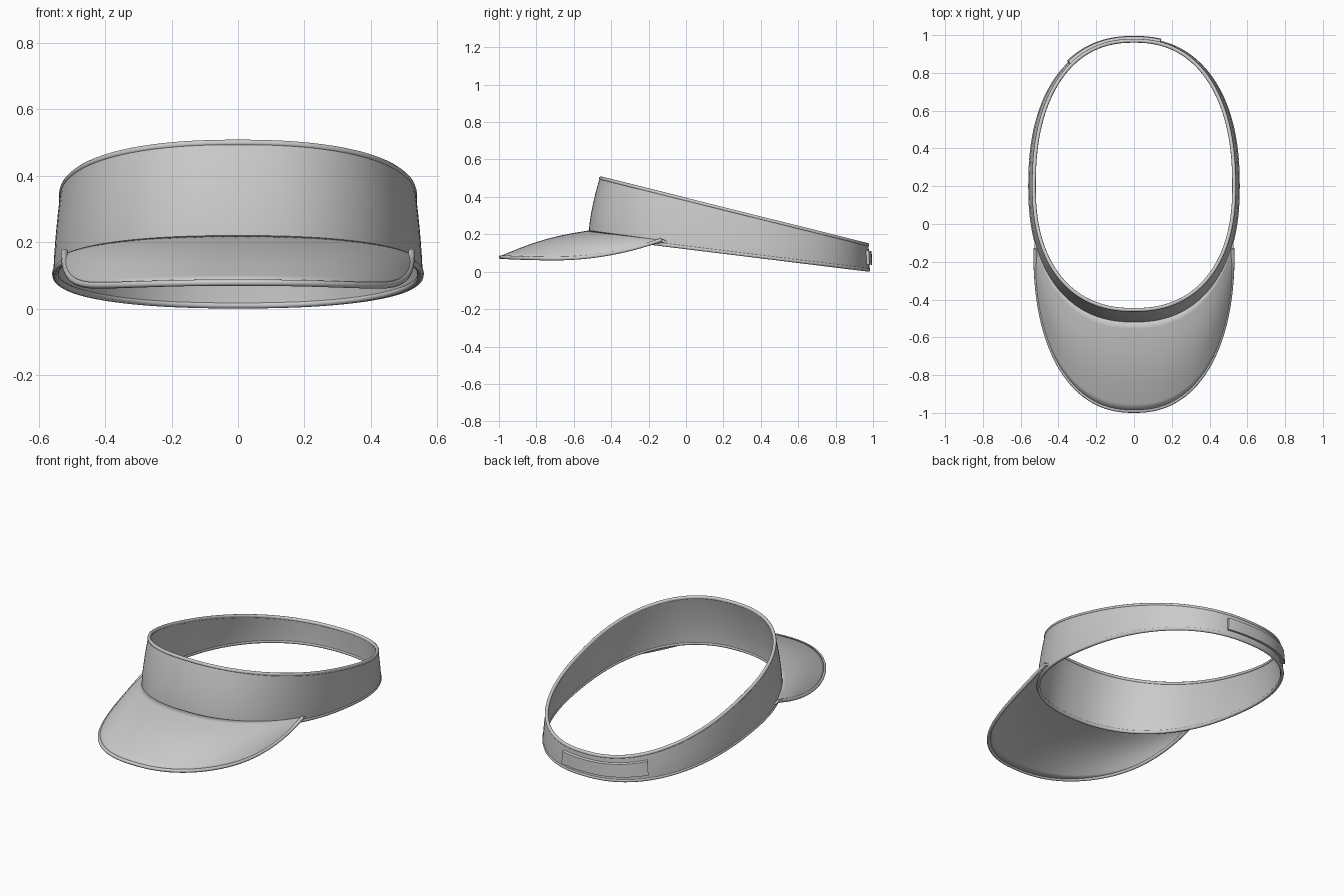
import bpy, bmesh, math
from mathutils import Vector

old = bpy.data.objects.get("Cube")
if old:
    bpy.data.objects.remove(old, do_unlink=True)

grey = bpy.data.materials.new("plain_grey")
grey.use_nodes = True
COLOR = (0.6, 0.6, 0.6, 1)
grey.diffuse_color = COLOR
grey.node_tree.nodes["Principled BSDF"].inputs["Base Color"].default_value = COLOR

POWER = 2 / 2.3      # rounded-oval exponent
RIM = 0.01           # piping radius


def spow(v):
    return math.copysign(abs(v) ** POWER, v)


def wall(a, v, off=0.0):
    """Point on the headband: a = angle from the back, v = 0 bottom to 1 top."""
    lean = v ** 1.5
    length = (0.775 - 0.005 * lean) if math.cos(a) > 0 else (0.715 - 0.06 * lean)
    x = (0.55 - 0.02 * lean + off) * spow(math.sin(a))
    y = 0.2 + (length + off) * spow(math.cos(a))
    low = 0.01 + 0.123 * (0.975 - y)
    high = 0.142 + 0.25 * (0.975 - y)
    return Vector((x, y, low + (high - low) * v))


def loft(name, rings, loop=False, tube=True, caps=False):
    """Skin a list of equal-length point rings."""
    bm = bmesh.new()
    rows = [[bm.verts.new(p) for p in r] for r in rings]
    n = len(rows[0])
    for i in range(len(rows) if loop else len(rows) - 1):
        p, q = rows[i], rows[(i + 1) % len(rows)]
        for j in range(n if tube else n - 1):
            k = (j + 1) % n
            bm.faces.new((p[j], p[k], q[k], q[j]))
    if caps:
        bm.faces.new(rows[0])
        bm.faces.new(rows[-1])
    bmesh.ops.remove_doubles(bm, verts=bm.verts, dist=0.0001)
    bmesh.ops.recalc_face_normals(bm, faces=bm.faces)
    mesh = bpy.data.meshes.new(name)
    bm.to_mesh(mesh)
    bm.free()
    obj = bpy.data.objects.new(name, mesh)
    bpy.context.collection.objects.link(obj)
    mesh.materials.append(grey)
    bpy.ops.object.select_all(action="DESELECT")
    obj.select_set(True)
    bpy.context.view_layer.objects.active = obj
    bpy.ops.object.shade_smooth_by_angle(angle=math.radians(40))
    return obj


def piping(name, path, loop):
    """Round cord along a path."""
    rings = []
    for i, p in enumerate(path):
        before = path[i - 1] if loop or i else p
        after = path[(i + 1) % len(path)] if loop or i < len(path) - 1 else p
        along = (after - before).normalized()
        side = along.cross(Vector((0, 0, 1))).normalized()
        up = side.cross(along)
        rings.append([p + RIM * (side * math.cos(t) + up * math.sin(t))
                      for t in (math.tau * j / 10 for j in range(10))])
    return loft(name, rings, loop, caps=not loop)


# Headband wall with piped edges
STEPS = 128
angles = [math.tau * i / STEPS for i in range(STEPS)]
levels = [j / 8 for j in range(9)]
loft("headband",
     [[wall(a, v, 0.006) for v in levels] + [wall(a, v, -0.006) for v in reversed(levels)]
      for a in angles], loop=True)
for name, v in (("headband_top_piping", 1), ("headband_bottom_piping", 0)):
    piping(name, [wall(a, v) for a in angles], True)

# Closure tab wrapped around the back
tab_rings = []
for i in range(25):
    a = -0.62 + 0.83 * i / 24
    tab_rings.append([wall(a, v, off) for v, off in
                      ((0.22, 0.0), (0.22, 0.021), (0.78, 0.021), (0.78, 0.0))])
loft("closure_tab", tab_rings, caps=True)


# Brim: curved sheet between the band and the outer edge
def brim_edge(t):
    x = 0.523 * spow(math.sin(t))
    y = -0.13 - 0.86 * spow(max(math.cos(t), 0))
    d = y + 0.7
    return Vector((x, y, 0.07 + (0.31 if d > 0 else 0.1) * d * d))


def brim_root(t):
    x = 0.518 * spow(math.sin(t))
    y = 0.2 - 0.715 * (1 - (abs(x) / 0.55) ** 2.3) ** (1 / 2.3)
    return Vector((x, y, 0.215 - 0.13 * (y + 0.515)))


sweep = [-math.pi / 2 + math.pi * i / 64 for i in range(65)]
sheet = []
for t in sweep:
    root, edge = brim_root(t), brim_edge(t)
    arch = 0.04 * (edge - root).length
    sheet.append([root.lerp(edge, s) + Vector((0, 0, arch * math.sin(math.pi * s)))
                  for s in (j / 12 for j in range(13))])
brim = loft("brim", sheet, tube=False)
solid = brim.modifiers.new("thickness", "SOLIDIFY")
solid.thickness = 0.012
solid.offset = 0
piping("brim_piping", [brim_edge(t) for t in sweep], False)
